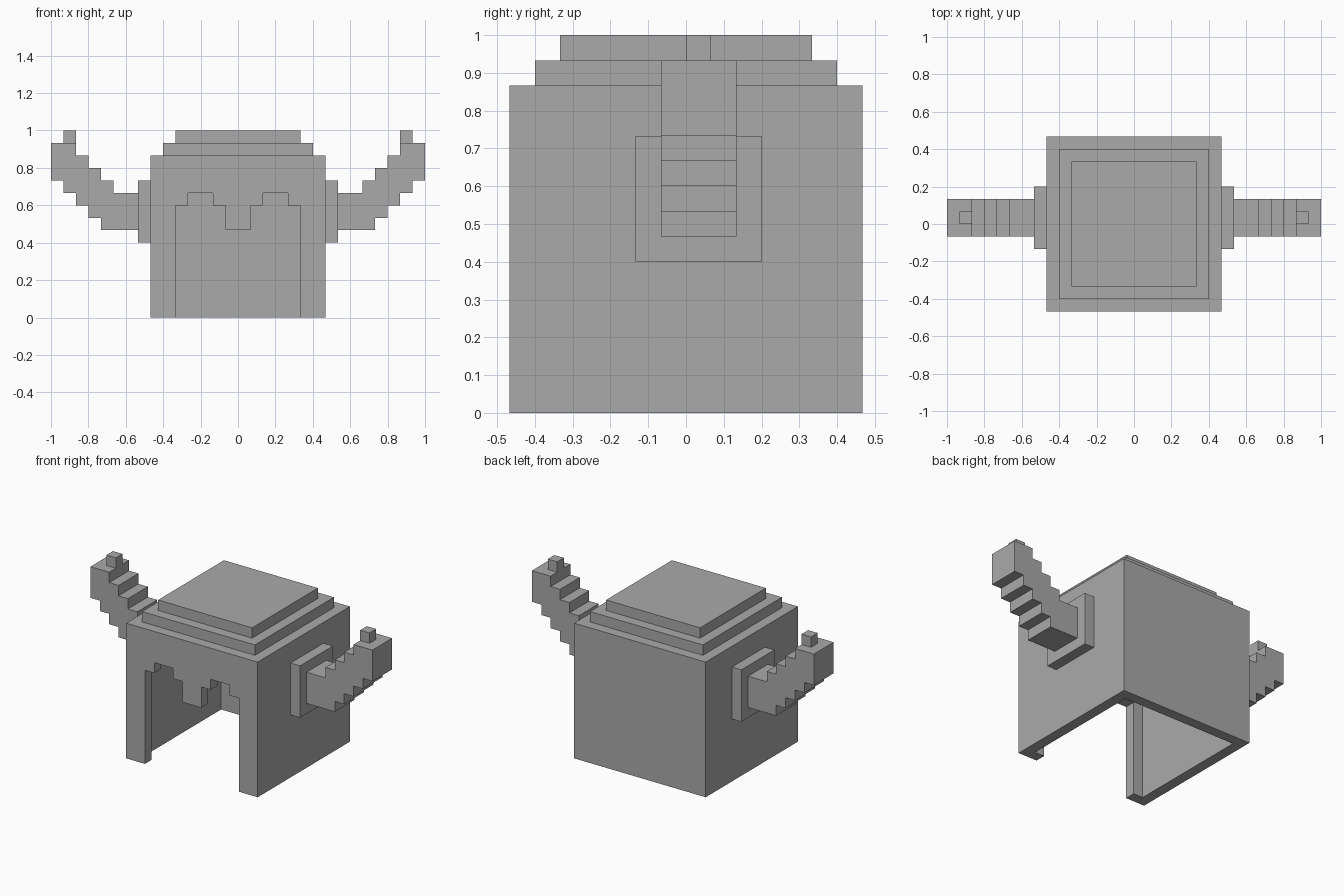
import bpy
import bmesh

U = 1 / 15  # size of one block

cube = bpy.data.objects.get("Cube")
if cube:
    bpy.data.objects.remove(cube, do_unlink=True)

grey = bpy.data.materials.new("plain grey")
grey.use_nodes = True
grey.diffuse_color = (0.4, 0.4, 0.4, 1)
grey.node_tree.nodes["Principled BSDF"].inputs["Base Color"].default_value = grey.diffuse_color


def slab(name, outline, y0, y1, side=1):
    """Extrude an x-z outline (in blocks) from y0 to y1; side -1 mirrors it in x."""
    bm = bmesh.new()
    face = bm.faces.new([bm.verts.new((side * x * U, y0 * U, z * U)) for x, z in outline])
    ext = bmesh.ops.extrude_face_region(bm, geom=[face])
    verts = [v for v in ext["geom"] if isinstance(v, bmesh.types.BMVert)]
    bmesh.ops.translate(bm, verts=verts, vec=(0, (y1 - y0) * U, 0))
    bmesh.ops.recalc_face_normals(bm, faces=bm.faces)
    mesh = bpy.data.meshes.new(name)
    bm.to_mesh(mesh)
    bm.free()
    mesh.materials.append(grey)
    obj = bpy.data.objects.new(name, mesh)
    bpy.context.collection.objects.link(obj)
    return obj


def box(name, x0, x1, y0, y1, z0, z1, side=1):
    return slab(name, [(x0, z0), (x1, z0), (x1, z1), (x0, z1)], y0, y1, side)


def cut(target, cutter):
    mod = target.modifiers.new("cut", "BOOLEAN")
    mod.operation = "DIFFERENCE"
    mod.solver = "EXACT"
    mod.object = cutter
    cutter.hide_render = True
    bpy.context.view_layer.objects.active = target
    bpy.ops.object.modifier_apply(modifier=mod.name)
    bpy.data.objects.remove(cutter, do_unlink=True)


# Hollow helmet shell, open below
shell = box("helmet_shell", -7, 7, -7, 7, 0, 13)
cut(shell, box("cavity_cutter", -6, 6, -6, 6, -1, 12))

# Face opening with stepped eye arches and nose guard
half = [(1, 7), (1, 9), (2, 9), (2, 10), (4, 10), (4, 9), (5, 9), (5, -1)]
opening = half + [(-x, z) for x, z in reversed(half)]
cut(shell, slab("opening_cutter", opening, -8, -5))

# Stepped crown
box("crown_lower", -6, 6, -6, 6, 13, 14)
box("crown_upper", -5, 5, -5, 5, 14, 15)

# Horns: mounting plate, stepped curve and small tip
under = [(8, 7), (11, 7), (11, 8), (12, 8), (12, 9), (13, 9), (13, 10),
         (14, 10), (14, 11), (15, 11)]
over = [(15, 14), (13, 14), (13, 13), (12, 13), (12, 12), (11, 12),
        (11, 11), (10, 11), (10, 10), (8, 10)]
for label, side in (("left", 1), ("right", -1)):
    box(label + "_horn_mount", 7, 8, -2, 3, 6, 11, side)
    slab(label + "_horn", under + over, -1, 2, side)
    box(label + "_horn_tip", 13, 14, 0, 1, 14, 15, side)
